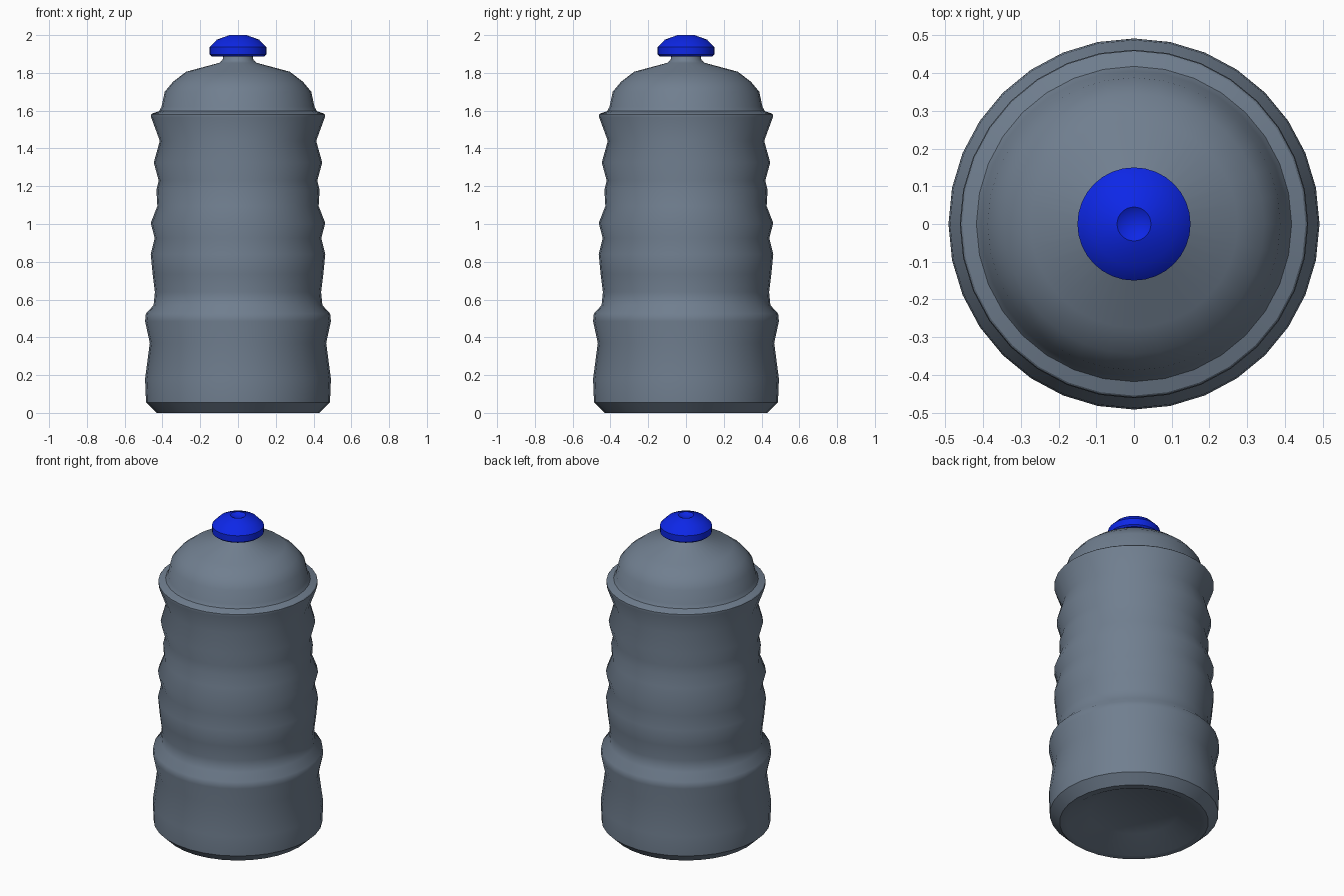
import bpy, math

if "Cube" in bpy.data.objects:
    bpy.data.objects.remove(bpy.data.objects["Cube"], do_unlink=True)

SEGMENTS = 32


def material(name, rgb):
    m = bpy.data.materials.new(name)
    m.use_nodes = True
    m.diffuse_color = (*rgb, 1)
    m.node_tree.nodes["Principled BSDF"].inputs["Base Color"].default_value = (*rgb, 1)
    return m


def lathe(name, profile, mat, sharp):
    """Revolve (radius, height) points about z; radius 0 makes a pole."""
    verts, rings, faces = [], [], []
    for r, z in profile:
        count = SEGMENTS if r > 0 else 1
        rings.append([len(verts) + i for i in range(count)])
        for i in range(count):
            a = math.tau * i / SEGMENTS
            verts.append((r * math.cos(a), r * math.sin(a), z))
    for low, high in zip(rings, rings[1:]):
        for i in range(SEGMENTS):
            j = (i + 1) % SEGMENTS
            if len(low) == 1:
                faces.append((low[0], high[j], high[i]))
            elif len(high) == 1:
                faces.append((low[i], low[j], high[0]))
            else:
                faces.append((low[i], low[j], high[j], high[i]))
    mesh = bpy.data.meshes.new(name)
    mesh.from_pydata(verts, [], faces)
    mesh.materials.append(mat)
    obj = bpy.data.objects.new(name, mesh)
    bpy.context.collection.objects.link(obj)
    bpy.ops.object.select_all(action='DESELECT')
    obj.select_set(True)
    bpy.context.view_layer.objects.active = obj
    bpy.ops.object.shade_smooth_by_angle(angle=math.radians(sharp))
    return obj


grey = material("slate grey", (0.162, 0.21, 0.275))
blue = material("bright blue", (0.004, 0.02, 0.8))

# Bottle: recessed underside, base band, rippled grip, up to the lid seam
lathe("bottle_body", [
    (0, 0.07), (0.257, 0.07), (0.39, 0), (0.43, 0), (0.487, 0.055),
    (0.492, 0.18), (0.467, 0.37), (0.492, 0.485), (0.488, 0.525), (0.447, 0.57),
    (0.44, 0.64), (0.452, 0.735), (0.462, 0.84), (0.441, 0.925),
    (0.462, 1.005), (0.427, 1.095), (0.432, 1.18), (0.42, 1.23),
    (0.446, 1.325), (0.414, 1.44), (0.46, 1.565), (0.46, 1.58), (0.455, 1.585),
], grey, 40)

# Domed lid with neck
lathe("domed_lid", [
    (0.455, 1.585), (0.418, 1.597), (0.405, 1.62), (0.388, 1.70), (0.345, 1.752),
    (0.275, 1.806), (0.1, 1.853), (0.082, 1.868), (0.075, 1.9),
], grey, 40)

# Drinking spout cap with a small dimple
lathe("spout_cap", [
    (0, 1.888), (0.14, 1.888), (0.15, 1.897), (0.15, 1.937), (0.112, 1.976),
    (0.045, 2.0), (0.03, 1.99), (0, 1.986),
], blue, 30)
